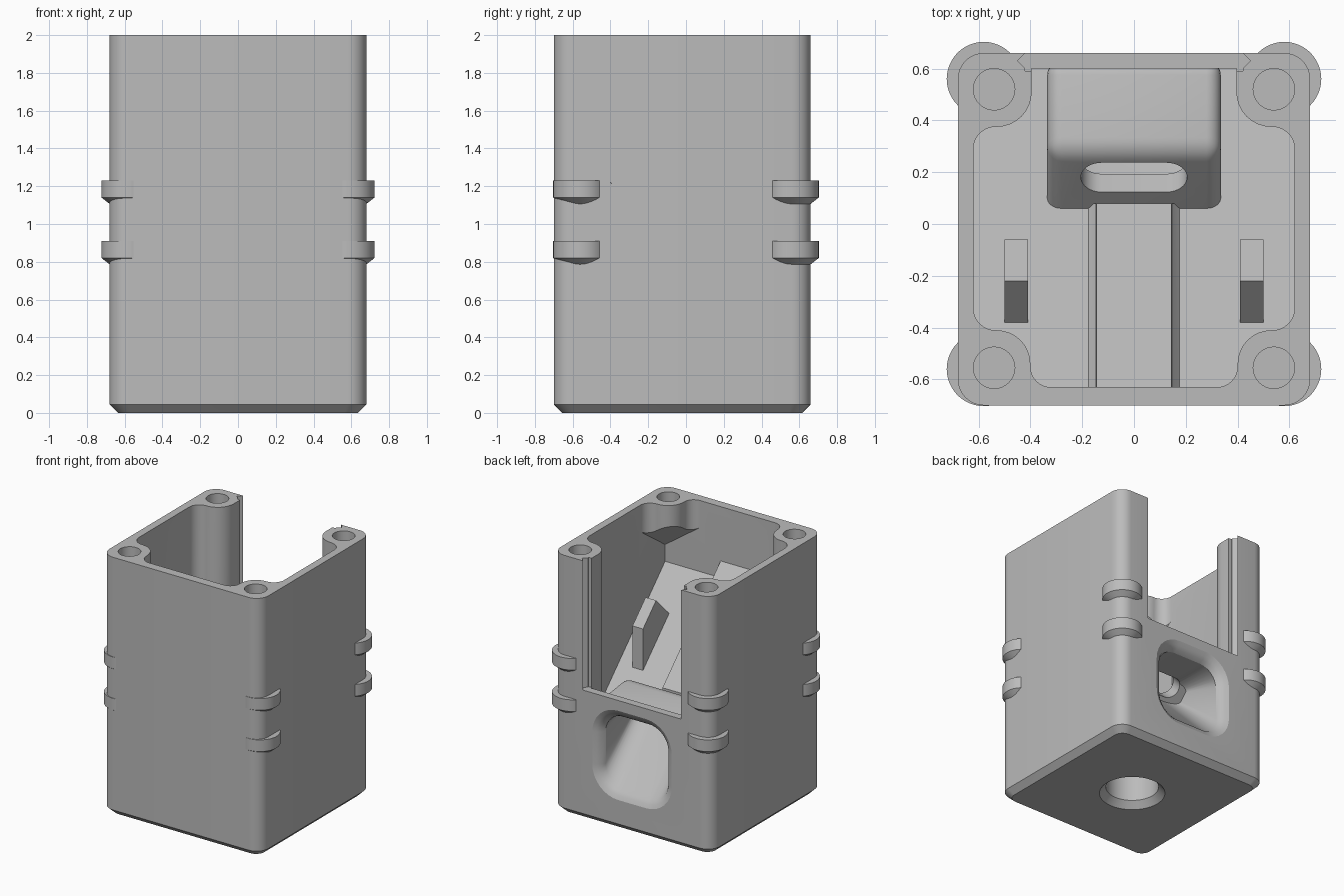
import bpy, bmesh, math
from mathutils import Vector

if "Cube" in bpy.data.objects:
    bpy.data.objects.remove(bpy.data.objects["Cube"])

mat = bpy.data.materials.new("grey plastic")
mat.diffuse_color = (0.5, 0.5, 0.5, 1)
mat.use_nodes = True
mat.node_tree.nodes["Principled BSDF"].inputs["Base Color"].default_value = mat.diffuse_color
FLOOR = 0.82          # sloped floor: z = FLOOR - y


def rounded(pts, n=8):
    """Closed 2D outline from (x, y, radius) corners."""
    out = []
    for i, (x, y, r) in enumerate(pts):
        p = Vector((x, y))
        if r == 0:
            out.append((x, y))
            continue
        a = (Vector(pts[i - 1][:2]) - p).normalized()
        b = (Vector(pts[(i + 1) % len(pts)][:2]) - p).normalized()
        half = a.angle(b) / 2
        c = p + (a + b).normalized() * (r / math.sin(half))
        s, e = p + a * (r / math.tan(half)) - c, p + b * (r / math.tan(half)) - c
        for k in range(n + 1):
            t = k / n
            d = s.slerp(e, t) if 0 < t < 1 else (s if t == 0 else e)
            out.append(tuple(c + d.normalized() * r))
    return out


def rect(x0, x1, y0, y1, r):
    return rounded([(x0, y0, r), (x1, y0, r), (x1, y1, r), (x0, y1, r)])


def loft(name, rings, planes=()):
    """Capped solid through rings; planes = (point, normal) cut off the outer side."""
    bm = bmesh.new()
    vs = [[bm.verts.new(p) for p in r] for r in rings]
    n = len(rings[0])
    for a, b in zip(vs, vs[1:]):
        for i in range(n):
            j = (i + 1) % n
            bm.faces.new((a[i], a[j], b[j], b[i]))
    bm.faces.new(vs[0])
    bm.faces.new(vs[-1])
    for co, no in planes:
        geom = bm.verts[:] + bm.edges[:] + bm.faces[:]
        cut = bmesh.ops.bisect_plane(bm, geom=geom, plane_co=co, plane_no=no, clear_outer=True)
        edges = [e for e in cut["geom_cut"] if isinstance(e, bmesh.types.BMEdge)]
        bmesh.ops.contextual_create(bm, geom=edges)
    bmesh.ops.recalc_face_normals(bm, faces=bm.faces[:])
    me = bpy.data.meshes.new(name)
    bm.to_mesh(me)
    bm.free()
    me.materials.append(mat)
    ob = bpy.data.objects.new(name, me)
    bpy.context.collection.objects.link(ob)
    return ob


def upright(name, outline, z0, z1, planes=()):
    return loft(name, [[(x, y, z) for x, y in outline] for z in (z0, z1)], planes)


def sideways(name, profile, x0, x1):
    return loft(name, [[(x, y, z) for y, z in profile] for x in (x0, x1)])


def circle(cx, cy, r, n=32):
    return [(cx + r * math.cos(2 * math.pi * k / n), cy + r * math.sin(2 * math.pi * k / n))
            for k in range(n)]


def activate(ob):
    bpy.ops.object.select_all(action='DESELECT')
    ob.select_set(True)
    bpy.context.view_layer.objects.active = ob


def combine(ob, tool, op='DIFFERENCE'):
    activate(ob)
    m = ob.modifiers.new("cut", 'BOOLEAN')
    m.operation, m.object, m.solver = op, tool, 'EXACT'
    bpy.ops.object.modifier_apply(modifier=m.name)
    bpy.data.objects.remove(tool)


# Outer case with chamfered base
inset = rect(-.635, .635, -.655, .615, .07)
full = rect(-.68, .68, -.70, .66, .1)
case = loft("case", [[(x, y, z) for x, y in o] for o, z in ((inset, 0), (full, .045), (full, 2))])

# Cavity around the screw posts, ending on the sloped floor
half = [(.40, -.63, .08), (.40, -.41, .13), (.62, -.41, .085),
        (.62, .375, .085), (.395, .375, .135), (.395, .60, 0)]
outline = rounded(half + [(-x, y, r) for x, y, r in reversed(half)])
slope = ((0, 0, FLOOR), (0, -1, -1))
combine(case, upright("cavity", outline, .05, 2.1, [slope]))

# Space below the short front posts
for s in (-1, 1):
    box = [(.2 * s, -.63), (.62 * s, -.63), (.62 * s, -.2), (.2 * s, -.2)]
    under = ((.62 * s, -.63, 1.58), (.707 * s, -.707, 1))
    combine(case, upright("post_relief", box, .5, 2.3, [slope, under]))

# Cover slot in the back wall with V grooves
v = [(.42, .59), (.42, .60), (.45, .63), (.42, .66), (.42, .72)]
combine(case, upright("cover_slot", v + [(-x, y) for x, y in reversed(v)], 1.0, 2.1))

# Socket housing rising from the floor
housing = sideways("housing", [(.0, .60), (.02, .72), (.28, .98), (.63, .93), (.63, .15)], -.335, .335)
activate(housing)
bv = housing.modifiers.new("round", 'BEVEL')
bv.width, bv.segments, bv.limit_method, bv.angle_limit = .055, 5, 'ANGLE', .5
bpy.ops.object.modifier_apply(modifier=bv.name)
# keep the housing inside the wall
combine(case, housing, 'UNION')

# Plug tunnel: flared mouth on the back, tapering to the tilted inner wall
rings = []
for y, f in ((.70, .075), (.66, .07), (.645, .042), (.625, .018), (.595, 0)):
    rings.append([(x, y, z) for x, z in rect(-.27 - f, .27 + f, .30 - f, .85 + f, .15 + f)])
inner = []
for x, z in rect(-.27, .27, .30, .85, .15):
    t = (z - .30) / .55
    inner.append((x, .17 + .12 * t, .73 + .12 * t))
combine(case, loft("tunnel", rings + [inner]))

# Socket slot along the floor slope
stadium = rect(-.205, .205, -.08, .08, .0795)
q = math.sqrt(.5)
combine(case, loft("socket_slot", [[(x, .18 + q * (d + w), .88 + q * (w - d)) for x, w in stadium]
                                   for d in (-.04, .2)]))

# Screw holes
for s in (-1, 1):
    for y, z in ((.52, 1.6), (-.555, 1.79)):
        combine(case, upright("screw_hole", circle(.54 * s, y, .08), z, 2.1))

# Base hole with chamfered mouth
combine(case, loft("base_hole", [[(x, y, z) for x, y in circle(0, -.02, r, 48)]
                                 for z, r in ((-.02, .255), (.05, .19), (.42, .19))]))

# Raised rib on the floor
sec = [(.195, -.03), (.17, .01), (.15, .05), (.145, .13)]
sec += [(-x, h) for x, h in reversed(sec)]
loft("floor_rib", [[(x, y, FLOOR - y + h) for x, h in sec] for y in (-.65, .08)])

# Board clips and corner lugs
for s in (-1, 1):
    sideways("board_clip", [(-.40, 1.18), (-.22, 1.36), (-.06, 1.20), (-.06, .82)], .41 * s, .50 * s)
    for y in (-.56, .56):
        for top in (.91, 1.23):
            loft("corner_lug", [[(px, py, z) for px, py in circle(.58 * s, y, r, 48)]
                                for z, r in ((top - .135, .085), (top - .09, .143), (top, .143))])

for ob in bpy.context.collection.objects:
    activate(ob)
    bpy.ops.object.shade_smooth_by_angle(angle=math.radians(30))
